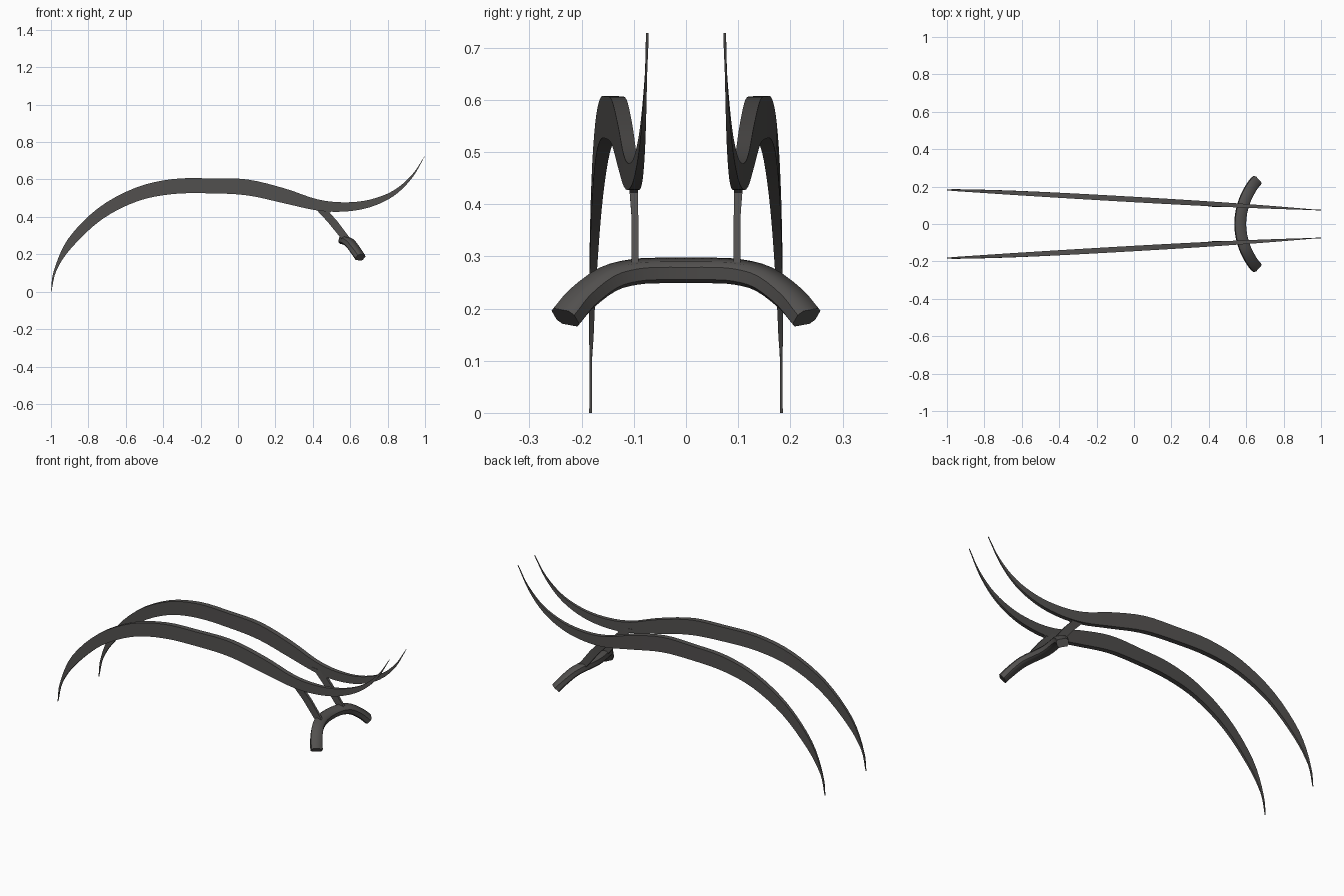
import bpy, bmesh
from mathutils import Vector

cube = bpy.data.objects.get("Cube")
if cube:
    bpy.data.objects.remove(cube, do_unlink=True)

graphite = bpy.data.materials.new("dark grey")
graphite.use_nodes = True
COLOR = (0.085, 0.081, 0.078, 1)
graphite.diffuse_color = COLOR
graphite.node_tree.nodes["Principled BSDF"].inputs["Base Color"].default_value = COLOR


def smooth_path(points, steps):
    """Catmull-Rom interpolation through tuples of any length."""
    pts = [Vector(p) for p in points]
    pts = [2 * pts[0] - pts[1]] + pts + [2 * pts[-1] - pts[-2]]
    out = []
    for a, b, c, d in zip(pts, pts[1:], pts[2:], pts[3:]):
        for i in range(steps):
            t = i / steps
            out.append(0.5 * (2 * b + (c - a) * t + (2 * a - 5 * b + 4 * c - d) * t * t
                              + (3 * b - a - 3 * c + d) * t ** 3))
    return out + [pts[-2]]


def loft(name, rings, angle):
    """Skin a list of equal-length rings and cap both ends."""
    bm = bmesh.new()
    loops = [[bm.verts.new(p) for p in ring] for ring in rings]
    n = len(loops[0])
    for a, b in zip(loops, loops[1:]):
        for i in range(n):
            bm.faces.new((a[i], a[(i + 1) % n], b[(i + 1) % n], b[i]))
    bm.faces.new(loops[0])
    bm.faces.new(loops[-1])
    bmesh.ops.recalc_face_normals(bm, faces=bm.faces)
    mesh = bpy.data.meshes.new(name)
    bm.to_mesh(mesh)
    bm.free()
    mesh.materials.append(graphite)
    obj = bpy.data.objects.new(name, mesh)
    bpy.context.collection.objects.link(obj)
    bpy.ops.object.select_all(action="DESELECT")
    obj.select_set(True)
    bpy.context.view_layer.objects.active = obj
    bpy.ops.object.shade_smooth_by_angle(angle=angle)
    return obj


# Temple arm edges: upper and lower outlines sharing both tips
upper = smooth_path([(-1, 0), (-.985, .11), (-.91, .28), (-.75, .445), (-.55, .555), (-.35, .602),
                     (-.15, .606), (.05, .6), (.25, .552), (.42, .495), (.56, .478),
                     (.7, .491), (.83, .54), (.93, .625), (1, .728)], 4)
lower = smooth_path([(-.998, 0), (-.97, .115), (-.89, .235), (-.73, .385), (-.54, .483), (-.35, .522),
                     (-.15, .526), (.05, .515), (.25, .472), (.42, .435), (.56, .428),
                     (.7, .45), (.83, .51), (.93, .607), (1, .726)], 4)


def arm_y(x):
    return 0.131 - 0.057 * x - 0.005 * max(0, -x) ** 4


for side, label in ((1, "back"), (-1, "front")):
    rings = []
    for u, l in zip(upper, lower):
        x = (u.x + l.x) / 2
        half = 0.002 + 0.0125 * (1 - abs(x + 0.05) ** 2.5) if abs(x) < 0.97 else 0.0025
        half = max(half, 0.002)
        y = arm_y(x) * side
        rings.append([(u.x, y - half, u.y), (u.x, y + half, u.y),
                      (l.x, y + half, l.y), (l.x, y - half, l.y)])
    loft("arm_" + label, rings, 0.6)

    # Strut joining the arm to the bridge bar
    rings = []
    for x0, z0, x1, z1, y, half in ((.395, .46, .53, .45, .102, .009), (.425, .432, .49, .422, .1, .008),
                                    (.478, .375, .53, .378, .098, .0065), (.555, .28, .6, .285, .098, .0065)):
        rings.append([(x0, side * y - half, z0), (x0, side * y + half, z0),
                      (x1, side * y + half, z1), (x1, side * y - half, z1)])
    loft("strut_" + label, rings, 0.6)

# Curved bridge bar: rounded rectangular section swept along a mirrored path
half_path = [(.568, 0, .273), (.572, .05, .273), (.583, .1, .27),
             (.602, .15, .256), (.63, .2, .219), (.654, .231, .183)]
mirrored = [(x, -y, z) for x, y, z in reversed(half_path[1:])]
path = smooth_path(mirrored + half_path, 3)
section = [(-.03, -.012), (-.02, -.021), (.02, -.021), (.03, -.012),
           (.03, .012), (.02, .021), (-.02, .021), (-.03, .012)]
rings = []
for i, p in enumerate(path):
    tangent = (path[min(i + 1, len(path) - 1)] - path[max(i - 1, 0)]).normalized()
    up = Vector((0.2, 0, 1))
    up = (up - tangent * up.dot(tangent)).normalized()
    across = tangent.cross(up)
    rings.append([p + across * a + up * b for a, b in section])
loft("bridge_bar", rings, 0.8)
